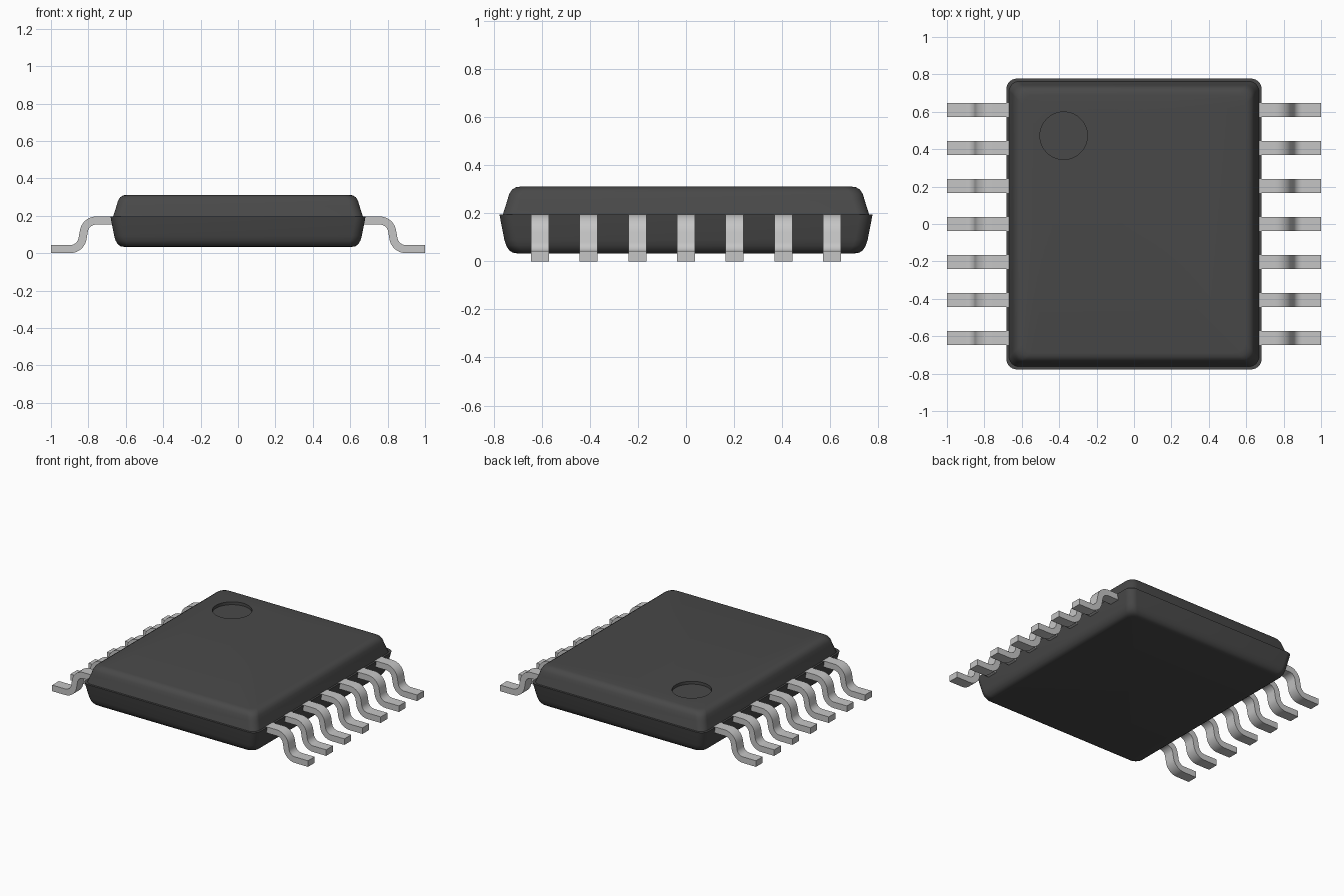
import bpy, bmesh, math

cube = bpy.data.objects.get("Cube")
if cube:
    bpy.data.objects.remove(cube, do_unlink=True)

HALF_X, HALF_Y, CORNER = 0.682, 0.777, 0.055
ARC = 14          # points per rounded corner


def material(name, rgb, rough):
    m = bpy.data.materials.new(name)
    m.use_nodes = True
    m.diffuse_color = (*rgb, 1)
    bsdf = m.node_tree.nodes["Principled BSDF"]
    bsdf.inputs["Base Color"].default_value = (*rgb, 1)
    bsdf.inputs["Roughness"].default_value = rough
    return m


black = material("black plastic", (0.066, 0.066, 0.066), 0.6)
silver = material("tinned metal", (0.56, 0.56, 0.56), 0.4)


def finish(bm, name, mat):
    bmesh.ops.recalc_face_normals(bm, faces=bm.faces[:])
    mesh = bpy.data.meshes.new(name)
    bm.to_mesh(mesh)
    bm.free()
    mesh.materials.append(mat)
    ob = bpy.data.objects.new(name, mesh)
    bpy.context.collection.objects.link(ob)
    bpy.ops.object.select_all(action='DESELECT')
    ob.select_set(True)
    bpy.context.view_layer.objects.active = ob
    bpy.ops.object.shade_smooth_by_angle(angle=math.radians(35))
    return ob


def ring(hx, hy, r, z, cx=0, cy=0):
    """Rounded rectangle; it is a circle when hx = hy = r."""
    pts = []
    for q, (sx, sy) in enumerate([(1, 1), (-1, 1), (-1, -1), (1, -1)]):
        for i in range(ARC):
            a = math.radians(90 * (q + (i + 0.5) / ARC))
            pts.append((cx + sx * (hx - r) + r * math.cos(a),
                        cy + sy * (hy - r) + r * math.sin(a), z))
    return pts


def loft(name, rings, mat):
    bm = bmesh.new()
    loops = [[bm.verts.new(p) for p in pts] for pts in rings]
    n = len(loops[0])
    for a, b in zip(loops, loops[1:]):
        for i in range(n):
            j = (i + 1) % n
            bm.faces.new((a[i], a[j], b[j], b[i]))
    bm.faces.new(loops[0])
    bm.faces.new(loops[-1])
    return finish(bm, name, mat)


def body_rings(profile):
    return [ring(HALF_X - d, HALF_Y - d, CORNER, z) for d, z in profile]


# Lower half of the package, with a narrow ledge at the mould seam
loft("body_lower", body_rings([
    (0.0, 0.195), (0.02, 0.092), (0.028, 0.066), (0.040, 0.047),
    (0.055, 0.037), (0.072, 0.034)]), black)

# Upper half, with the round pin-one dimple sunk into its top face
DIMPLE_R, DIMPLE_X, DIMPLE_Y = 0.127, -0.376, 0.472
upper = body_rings([
    (0.014, 0.195), (0.033, 0.255), (0.040, 0.280), (0.052, 0.299),
    (0.069, 0.309), (0.088, 0.312)])
upper += [ring(DIMPLE_R, DIMPLE_R, DIMPLE_R, z, DIMPLE_X, DIMPLE_Y)
          for z in (0.312, 0.292)]
loft("body_upper", upper, black)

# Gull-wing lead: centre line of two arcs, as (x, z, slope angle)
THICK, WIDTH, PITCH, COUNT = 0.043, 0.075, 0.203, 7
BEND_R, BEND, STEPS = 0.068, math.radians(80), 10
Z_TOP, Z_FOOT, X_BEND = 0.175, THICK / 2, 0.757
path = [(0.60, Z_TOP, 0)]
for i in range(STEPS + 1):
    a = BEND * i / STEPS
    path.append((X_BEND + BEND_R * math.sin(a),
                 Z_TOP - BEND_R * (1 - math.cos(a)), a))
arc_drop = BEND_R * (1 - math.cos(BEND))
run = (Z_TOP - Z_FOOT - 2 * arc_drop) / math.tan(BEND)
x_end = X_BEND + 2 * BEND_R * math.sin(BEND) + run
for i in range(STEPS, -1, -1):
    a = BEND * i / STEPS
    path.append((x_end - BEND_R * math.sin(a),
                 Z_FOOT + BEND_R * (1 - math.cos(a)), a))
path.append((1.0, Z_FOOT, 0))


def lead(name, side, y):
    bm = bmesh.new()
    sections = []
    for x, z, a in path:
        nx, nz = math.sin(a) * THICK / 2, math.cos(a) * THICK / 2
        sections.append([bm.verts.new((side * (x + s * nx), y + w * WIDTH / 2, z + s * nz))
                         for s, w in ((1, -1), (1, 1), (-1, 1), (-1, -1))])
    for a, b in zip(sections, sections[1:]):
        for i in range(4):
            j = (i + 1) % 4
            bm.faces.new((a[i], a[j], b[j], b[i]))
    bm.faces.new(sections[0])
    bm.faces.new(sections[-1])
    finish(bm, name, silver)


# Seven leads along each long side
for side, label in ((1, "left"), (-1, "right")):
    for k in range(COUNT):
        lead(f"lead_{label}_{k + 1}", side, (k - (COUNT - 1) / 2) * PITCH)
